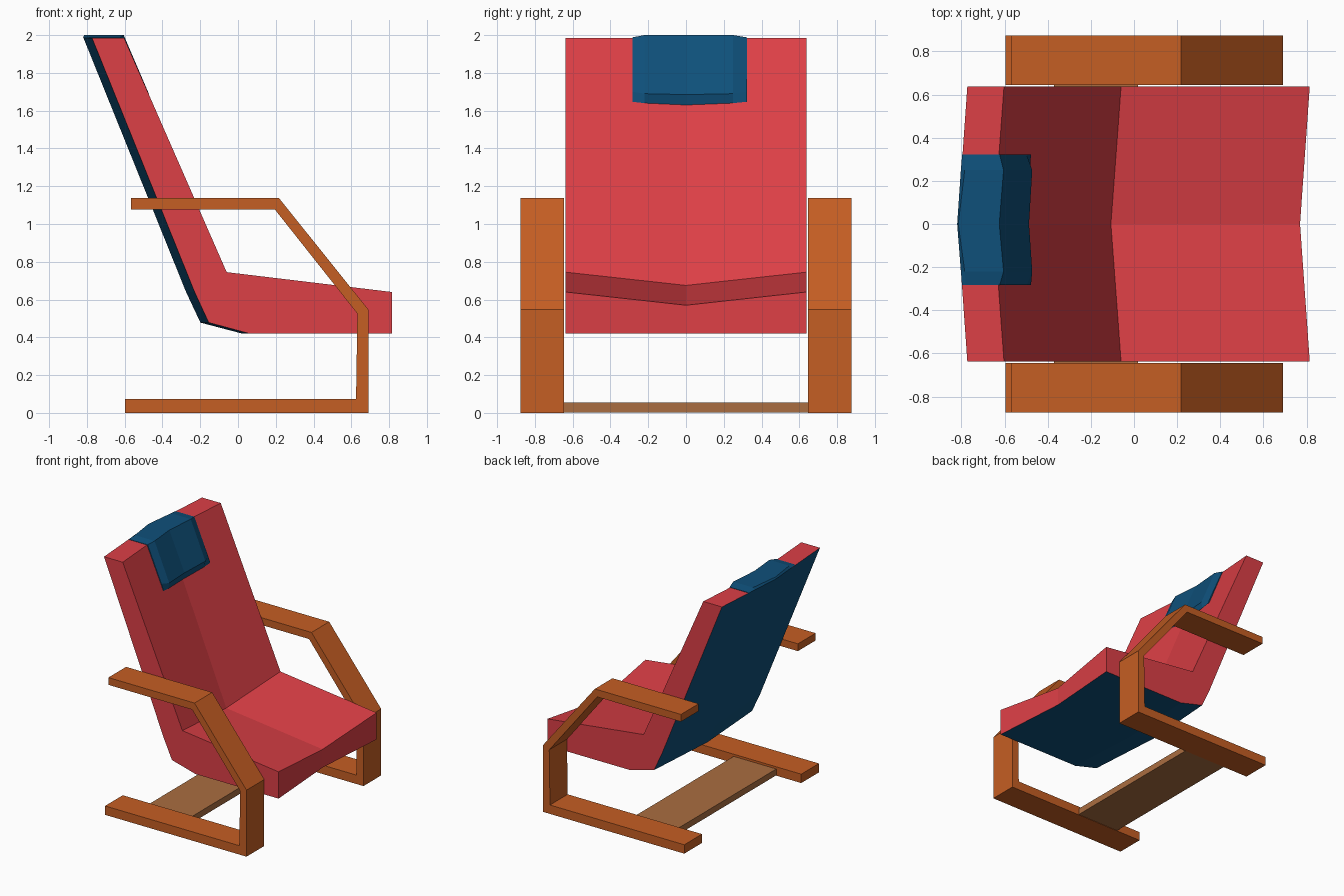
import bpy, bmesh

if "Cube" in bpy.data.objects:
    bpy.data.objects.remove(bpy.data.objects["Cube"])

def material(name, rgb):
    m = bpy.data.materials.new(name)
    m.diffuse_color = (*rgb, 1)
    m.use_nodes = True
    m.node_tree.nodes["Principled BSDF"].inputs["Base Color"].default_value = m.diffuse_color
    return m

RED = material("red fabric", (0.72, 0.050, 0.061))
BLUE = material("blue fabric", (0.0045, 0.080, 0.195))
WOOD = material("orange wood", (0.56, 0.112, 0.017))
TAN = material("tan wood", (0.40, 0.155, 0.052))

def loft(name, sections, mats, rule=None):
    """Join (y, [(x, z), ...]) sections with equal point counts into a closed solid."""
    bm = bmesh.new()
    rings = [[bm.verts.new((x, y, z)) for x, z in pts] for y, pts in sections]
    n = len(rings[0])
    for a, b in zip(rings, rings[1:]):
        for i in range(n):
            j = (i + 1) % n
            bm.faces.new((a[i], a[j], b[j], b[i]))
    bm.faces.new(rings[0][::-1])
    bm.faces.new(rings[-1])
    bmesh.ops.recalc_face_normals(bm, faces=bm.faces)
    bm.normal_update()
    if rule:
        for f in bm.faces:
            f.material_index = rule(f.normal)
    me = bpy.data.meshes.new(name)
    bm.to_mesh(me)
    bm.free()
    for m in mats:
        me.materials.append(m)
    ob = bpy.data.objects.new(name, me)
    bpy.context.collection.objects.link(ob)
    return ob

# Cushioned shell: edge profile and sunken centre profile, blue on the underside
edge = [(0.815, 0.42), (0.815, 0.64), (-0.06, 0.745), (-0.603, 1.985),
        (-0.773, 1.985), (-0.23, 0.64), (-0.155, 0.478), (0.06, 0.42)]
centre = [(0.77, 0.42), (0.77, 0.57), (-0.107, 0.675), (-0.65, 1.985),
          (-0.818, 1.985), (-0.275, 0.64), (-0.199, 0.478), (0.022, 0.42)]
loft("seat_and_back", [(-0.637, edge), (0, centre), (0.637, edge)],
     [RED, BLUE], lambda n: 1 if n.z < -0.2 else 0)

# Head pillow wrapped over the top of the back, with bevelled rim
rim = [(-0.478, 1.647), (-0.498, 1.70), (-0.623, 1.988), (-0.78, 1.988), (-0.797, 1.986)]
inner = [(-0.482, 1.64), (-0.472, 1.69), (-0.605, 2.0), (-0.785, 2.0), (-0.803, 1.986)]
mid = [(-0.50, 1.63), (-0.487, 1.685), (-0.625, 2.0), (-0.815, 2.0), (-0.82, 1.986)]
loft("head_pillow", [(-0.284, rim), (-0.22, inner), (0, mid), (0.25, inner), (0.322, rim)],
     [BLUE])

# Side frames: floor rail, upright, slanted strut and armrest in one bent profile
frame = [(-0.597, 0), (0.69, 0), (0.69, 0.547), (0.217, 1.137), (-0.567, 1.137),
         (-0.567, 1.077), (0.195, 1.077), (0.632, 0.525), (0.625, 0.073), (-0.597, 0.073)]
for side, s in (("right", -1), ("left", 1)):
    loft(side + "_side_frame", [(s * 0.645, frame), (s * 0.875, frame)], [WOOD])

# Floor board joining the two frames
board = [(-0.37, 0.003), (0.018, 0.003), (0.018, 0.055), (-0.37, 0.055)]
loft("cross_board", [(-0.65, board), (0.65, board)], [TAN])
